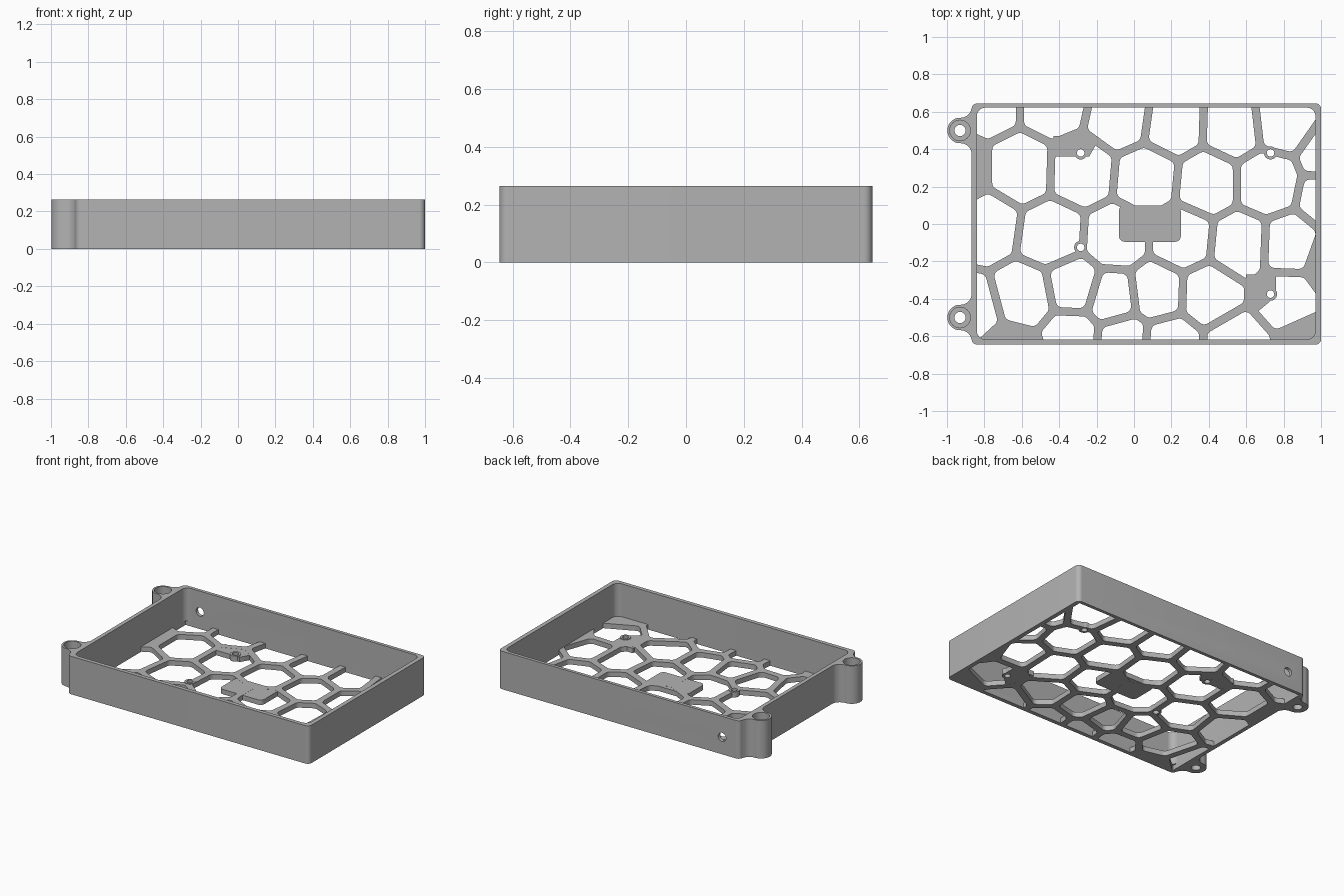
import bpy, bmesh
from math import cos, sin, radians, atan2, pi
from mathutils import Vector

if "Cube" in bpy.data.objects:
    bpy.data.objects.remove(bpy.data.objects["Cube"])

grey = bpy.data.materials.new("plain_grey")
grey.use_nodes = True
grey.diffuse_color = (0.45, 0.45, 0.45, 1)
grey.node_tree.nodes["Principled BSDF"].inputs["Base Color"].default_value = grey.diffuse_color

HEIGHT, FLOOR = 0.265, 0.035
LEFT, RIGHT, FRONT, BACK = -0.84, 0.97, -0.617, 0.622   # inner faces of the walls


def arc(cx, cy, r, start, end, steps=10):
    angles = [radians(start + (end - start) * i / steps) for i in range(steps + 1)]
    return [Vector((cx + r * cos(a), cy + r * sin(a))) for a in angles]


def circle(cx, cy, r):
    return arc(cx, cy, r, 0, 360, 32)[:-1]


def rounded_rect(x0, y0, x1, y1, r):
    return (arc(x1 - r, y0 + r, r, -90, 0) + arc(x1 - r, y1 - r, r, 0, 90)
            + arc(x0 + r, y1 - r, r, 90, 180) + arc(x0 + r, y0 + r, r, 180, 270))


def slab(name, loops, z0, z1):
    """Extrude an outline, with any inner loops as holes, from z0 to z1."""
    curve = bpy.data.curves.new(name, 'CURVE')
    curve.dimensions, curve.fill_mode = '2D', 'BOTH'
    curve.extrude = (z1 - z0) / 2
    for loop in loops:
        spline = curve.splines.new('POLY')
        spline.points.add(len(loop) - 1)
        for point, p in zip(spline.points, loop):
            point.co = (p[0], p[1], 0, 1)
        spline.use_cyclic_u = True
    source = bpy.data.objects.new(name + "_curve", curve)
    bpy.context.collection.objects.link(source)
    graph = bpy.context.evaluated_depsgraph_get()
    mesh = bpy.data.meshes.new_from_object(source.evaluated_get(graph))
    bpy.data.objects.remove(source)
    bm = bmesh.new()
    bm.from_mesh(mesh)
    bmesh.ops.translate(bm, verts=bm.verts, vec=(0, 0, (z0 + z1) / 2))
    bmesh.ops.remove_doubles(bm, verts=bm.verts, dist=0.00005)
    bmesh.ops.recalc_face_normals(bm, faces=bm.faces)
    bm.to_mesh(mesh)
    bm.free()
    mesh.materials.clear()
    mesh.materials.append(grey)
    obj = bpy.data.objects.new(name, mesh)
    bpy.context.collection.objects.link(obj)
    return obj


def activate(obj):
    bpy.ops.object.select_all(action='DESELECT')
    obj.select_set(True)
    bpy.context.view_layer.objects.active = obj


def drill(obj, location, r, depth, rotation=(0, 0, 0)):
    bpy.ops.mesh.primitive_cylinder_add(vertices=32, radius=r, depth=depth,
                                        location=location, rotation=rotation)
    cutter = bpy.context.object
    cutter.data.materials.append(grey)
    activate(obj)
    mod = obj.modifiers.new("drill", 'BOOLEAN')
    mod.operation, mod.solver, mod.object = 'DIFFERENCE', 'EXACT', cutter
    bpy.ops.object.modifier_apply(modifier=mod.name)
    bpy.data.objects.remove(cutter)


def clip(poly, p, n):
    """Keep the part of a convex polygon behind the line through p with normal n."""
    out = []
    for i, b in enumerate(poly):
        a = poly[i - 1]
        da, db = (a - p).dot(n), (b - p).dot(n)
        if da * db < 0:
            out.append(a.lerp(b, da / (da - db)))
        if db <= 0:
            out.append(b)
    return out


def cell_hole(seed, seeds, gap=0.022, r=0.035):
    """Rounded cell around a seed, trimmed to the inside of the walls."""
    poly = [Vector(c) for c in ((-2, -2), (2, -2), (2, 2), (-2, 2))]
    for other in seeds:
        if other is not seed:
            n = (other - seed).normalized()
            poly = clip(poly, (seed + other) / 2 - n * (gap + r), n)
    rounded = []
    for i, v in enumerate(poly):
        before, after = v - poly[i - 1], poly[(i + 1) % len(poly)] - v
        a = atan2(-before.x, before.y)
        turn = (atan2(-after.x, after.y) - a) % (2 * pi)
        a = a * 180 / pi
        rounded += arc(v.x, v.y, r, a, a + turn * 180 / pi, 5)
    for p, n in (((LEFT, 0), (-1, 0)), ((RIGHT, 0), (1, 0)),
                 ((0, FRONT), (0, -1)), ((0, BACK), (0, 1))):
        rounded = clip(rounded, Vector(p), Vector(n))
    return rounded


# Cell centres of the open floor, row by row from the back
CELLS = [(-.79, .65), (-.43, .65), (-.07, .57), (.21, .53), (.53, .52), (.79, .55), (1.06, .36),
         (-.61, .29), (-.28, .28), (.07, .25), (.39, .22), (.71, .22), (1.05, .15),
         (-.79, -.01), (-.44, -.06), (-.1, -.08), (.26, -.08), (.57, -.11), (.83, -.12),
         (-.88, -.47), (-.58, -.39), (-.32, -.34), (-.12, -.4), (.12, -.37), (.4, -.38), (.82, -.4),
         (-.33, -.6), (-.06, -.62), (.19, -.64), (.55, -.64)]
# Cells that stay solid
SOLID = [(1.08, -.21), (-.95, .29), (-.66, -.71), (.94, -.67)]
seeds = [Vector(c) for c in CELLS + SOLID]
holes = [h for h in (cell_hole(s, seeds) for s in seeds[:len(CELLS)]) if len(h) > 2]

# Outer outline with two filleted screw ears on the right-hand end
outline = arc(.97, -.615, .03, -90, 0) + arc(.97, .615, .03, 0, 90) + arc(-.838, .615, .03, 90, 180)
outline += arc(-.928, .628, .06, -15, -88)
outline += arc(-.93, .5, .068, 90, 270, 24)
outline += arc(-.928, .372, .06, 88, 0)
outline += arc(-.928, -.372, .06, 0, -88)
outline += arc(-.93, -.5, .068, 90, 270, 24)
outline += arc(-.928, -.628, .06, 88, 15)
outline += arc(-.838, -.615, .03, 180, 270)
ears = [(-.93, .5), (-.93, -.5)]

# Walls, with deep screw pockets in the ears and a cable hole in the back
inner = rounded_rect(LEFT, FRONT, RIGHT, BACK, 0.045)
walls = slab("walls", [outline, inner] + [circle(x, y, .055) for x, y in ears], FLOOR, HEIGHT)
drill(walls, (-.73, .635, .12), .03, .2, (pi / 2, 0, 0))

# Open floor with smaller screw holes
floor = slab("floor", [outline] + holes + [circle(x, y, .03) for x, y in ears], 0, FLOOR)

# Solid patches that carry the standoffs, and the centre plate
back_patch = slab("back_patch", [[(-.43, .36), (-.24, .36), (-.2, .43), (-.2, .47), (-.43, .47)]],
                  .0005, FLOOR - .0005)
front_patch = slab("front_patch", [[(.6, -.47), (.66, -.47), (.72, -.42), (.76, -.37),
                                    (.76, -.27), (.6, -.27)]], .0005, FLOOR - .0005)
slab("centre_plate", [rounded_rect(-.08, -.095, .25, .1, .03)], .0005, FLOOR - .0005)

# Ring standoffs
for i, (x, y) in enumerate([(-.285, .38), (-.285, -.125), (.73, .38), (.73, -.375)]):
    for part in (floor, back_patch, front_patch):
        if part is floor or (part is back_patch and i == 0) or (part is front_patch and i == 3):
            drill(part, (x, y, FLOOR / 2), .034, .2)
    slab(f"standoff_{i + 1}", [circle(x, y, .035), circle(x, y, .02)], 0, FLOOR + .004)

# Smooth the round walls, keep the edges sharp
for obj in list(bpy.context.scene.objects):
    if obj.type == 'MESH' and obj.data.materials and obj.data.materials[0] == grey:
        activate(obj)
        bpy.ops.object.shade_smooth_by_angle(angle=radians(30))
